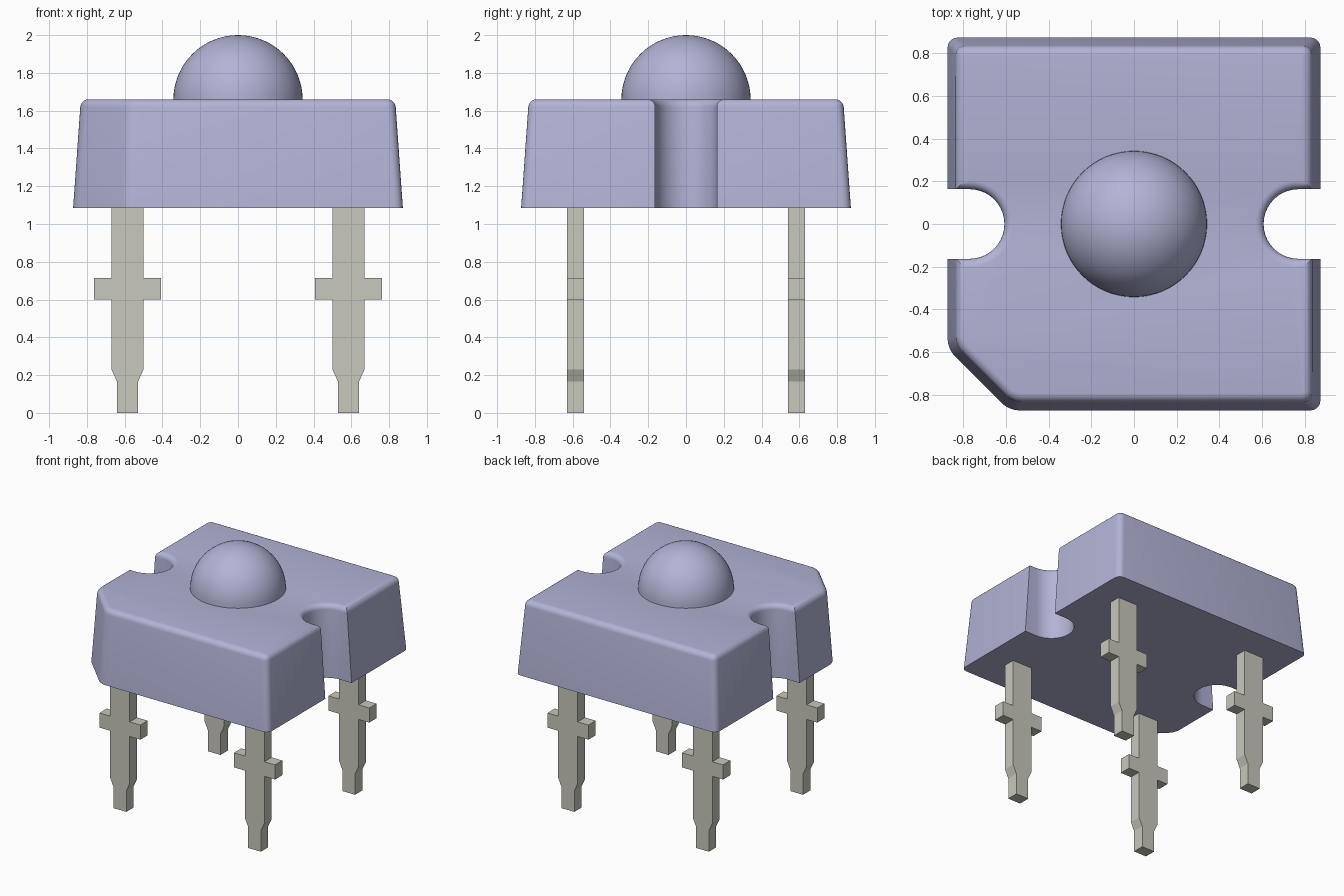
import bpy, bmesh, math

cube = bpy.data.objects.get("Cube")
if cube:
    bpy.data.objects.remove(cube, do_unlink=True)


def make_material(name, color):
    mat = bpy.data.materials.new(name)
    mat.use_nodes = True
    mat.diffuse_color = color
    mat.node_tree.nodes["Principled BSDF"].inputs["Base Color"].default_value = color
    return mat


def add_object(name, bm, mat, smooth=False):
    bmesh.ops.recalc_face_normals(bm, faces=bm.faces)
    mesh = bpy.data.meshes.new(name)
    bm.to_mesh(mesh)
    bm.free()
    mesh.materials.append(mat)
    obj = bpy.data.objects.new(name, mesh)
    bpy.context.collection.objects.link(obj)
    if smooth:
        bpy.ops.object.select_all(action='DESELECT')
        obj.select_set(True)
        bpy.context.view_layer.objects.active = obj
        bpy.ops.object.shade_smooth_by_angle(angle=math.radians(32))
    return obj


lens_mat = make_material("lavender resin", (0.445, 0.456, 0.672, 1))
pin_mat = make_material("grey metal", (0.578, 0.578, 0.503, 1))

BASE_Z, TOP_Z = 1.085, 1.66
BASE_HALF, TOP_HALF = 0.873, 0.832
NOTCH_R, NOTCH_X = 0.163, 0.77
STEPS = 20


def notch(side, half):
    """Slot with a round end, counter-clockwise along the outline."""
    pts = [(side * half, -side * NOTCH_R)]
    for i in range(STEPS + 1):
        a = math.pi * i / STEPS
        pts.append((side * (NOTCH_X - NOTCH_R * math.sin(a)),
                    -side * NOTCH_R * math.cos(a)))
    return pts + [(side * half, side * NOTCH_R)]


def outline(half):
    # The cut corner keeps the same slope as the straight walls
    cut = 1.458 - (BASE_HALF - half) * math.sqrt(2) - half
    pts = [(-cut, -half), (half, -half)]
    pts += notch(1, half)
    pts += [(half, half), (-half, half)]
    pts += notch(-1, half)
    return pts + [(-half, -cut)]


# Body: tapered block with two notches and one cut corner
bm = bmesh.new()
low = [bm.verts.new((x, y, BASE_Z)) for x, y in outline(BASE_HALF)]
high = [bm.verts.new((x, y, TOP_Z)) for x, y in outline(TOP_HALF)]
bm.faces.new(low[::-1])
bm.faces.new(high)
count = len(low)
for i in range(count):
    j = (i + 1) % count
    bm.faces.new((low[i], low[j], high[j], high[i]))

# Round the upright corners, then the whole top rim
corners = [e for e in bm.edges
           if abs(e.verts[0].co.z - e.verts[1].co.z) > 0.1
           and min(abs(v.co.y) for v in e.verts) > 0.4]
bmesh.ops.bevel(bm, geom=corners, offset=0.045, segments=5, profile=0.5,
                affect='EDGES', clamp_overlap=True)
rim = [e for e in bm.edges if all(v.co.z > TOP_Z - 0.001 for v in e.verts)]
bmesh.ops.bevel(bm, geom=rim, offset=0.04, segments=5, profile=0.5,
                affect='EDGES', clamp_overlap=True)
add_object("body", bm, lens_mat, smooth=True)

# Dome: upper half of a sphere
bm = bmesh.new()
bmesh.ops.create_uvsphere(bm, u_segments=64, v_segments=32, radius=0.342)
bmesh.ops.delete(bm, geom=[v for v in bm.verts if v.co.z < -0.001], context='VERTS')
bmesh.ops.translate(bm, verts=bm.verts, vec=(0, 0, TOP_Z - 0.002))
add_object("dome_lens", bm, lens_mat, smooth=True)

# Pins: flat stamped profile with a stop bar and a narrowed tip
half_profile = [(0.055, 0), (0.055, 0.165), (0.085, 0.23), (0.085, 0.6),
                (0.178, 0.6), (0.178, 0.715), (0.085, 0.715), (0.085, BASE_Z)]
profile = half_profile + [(-x, z) for x, z in reversed(half_profile)]
PIN_POS, PIN_THICK = 0.585, 0.09

for x_name, sx in (("left", 1), ("right", -1)):
    for y_name, sy in (("front", -1), ("back", 1)):
        bm = bmesh.new()
        verts = [bm.verts.new((sx * PIN_POS + x, sy * PIN_POS - PIN_THICK / 2, z))
                 for x, z in profile]
        face = bm.faces.new(verts)
        ext = bmesh.ops.extrude_face_region(bm, geom=[face])
        moved = [g for g in ext["geom"] if isinstance(g, bmesh.types.BMVert)]
        bmesh.ops.translate(bm, verts=moved, vec=(0, PIN_THICK, 0))
        add_object(f"{y_name}_{x_name}_pin", bm, pin_mat)
